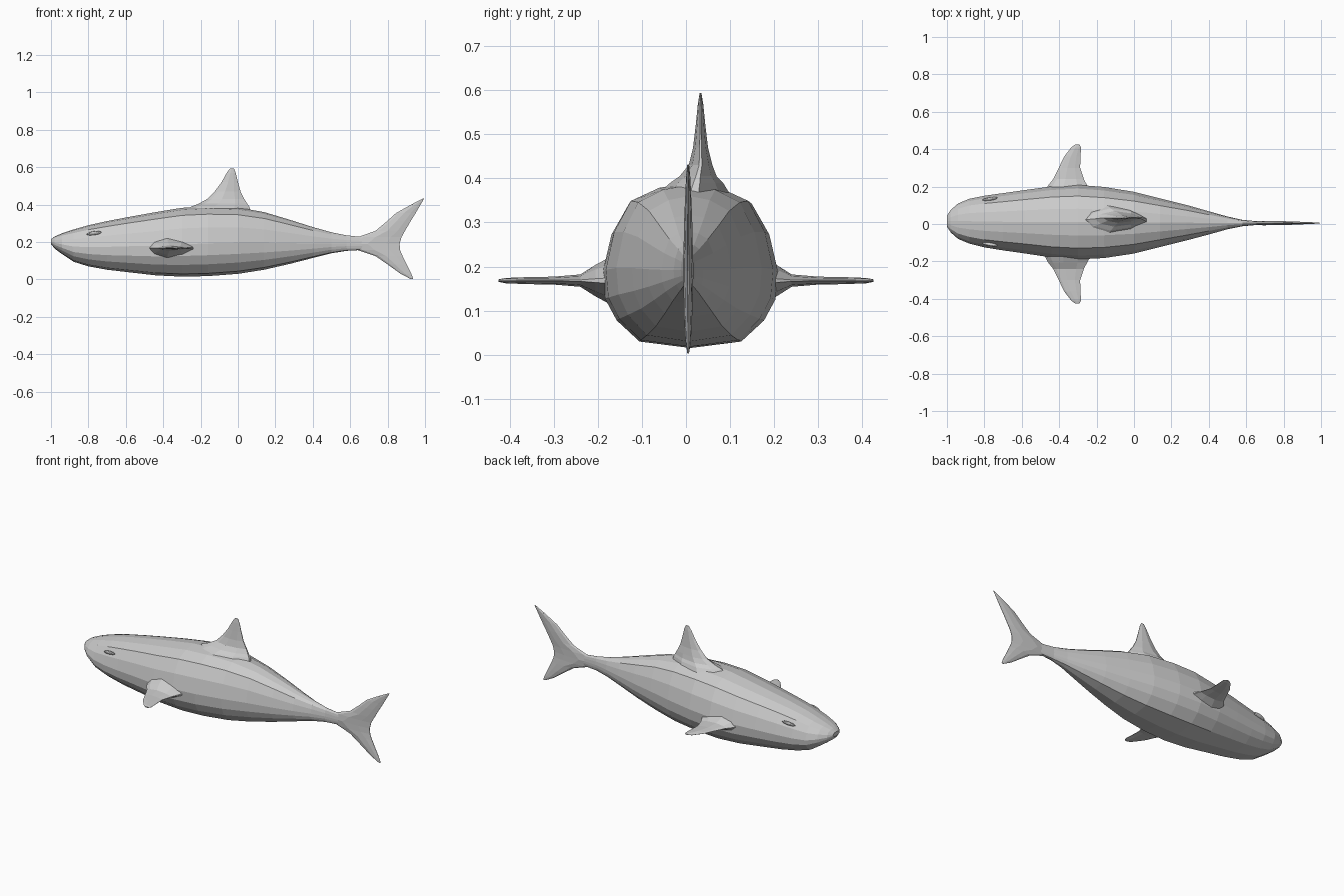
import bpy, bmesh, math


def loft(name, rings):
    """Skin a series of closed rings and cap both ends."""
    bm = bmesh.new()
    vs = [[bm.verts.new(p) for p in r] for r in rings]
    n = len(rings[0])
    for a, b in zip(vs, vs[1:]):
        for i in range(n):
            j = (i + 1) % n
            bm.faces.new((a[i], a[j], b[j], b[i]))
    bm.faces.new(vs[0][::-1])
    bm.faces.new(vs[-1])
    bmesh.ops.recalc_face_normals(bm, faces=bm.faces)
    me = bpy.data.meshes.new(name)
    bm.to_mesh(me)
    bm.free()
    ob = bpy.data.objects.new(name, me)
    bpy.context.collection.objects.link(ob)
    return ob


def blade(front, back, half, place):
    """Lens-shaped fin section; place(x, t) maps chord and thickness to 3D."""
    c = back - front
    pts = [(0, 0), (.12, .6), (.4, 1), (.75, .7), (1, .12)]
    return ([place(front + c * u, half * t) for u, t in pts] +
            [place(front + c * u, -half * t) for u, t in pts[:0:-1]])


# Body: x, bottom z, top z, half width, y centre
stations = [
    (-1.0, .19, .215, .03, .015), (-.98, .165, .23, .06, .015),
    (-.94, .135, .247, .095, .015), (-.88, .095, .267, .12, .015),
    (-.80, .07, .29, .138, .013), (-.70, .052, .312, .153, .012),
    (-.58, .038, .335, .17, .012), (-.44, .022, .36, .19, .011),
    (-.30, .015, .383, .199, .01), (-.16, .018, .39, .19, .008),
    (0, .03, .385, .165, .007), (.14, .052, .36, .13, .007),
    (.28, .084, .318, .095, .007), (.40, .115, .28, .062, .006),
    (.50, .14, .252, .034, .006), (.58, .153, .236, .017, .005),
    (.67, .158, .226, .009, .005)]
# Half cross-section: width fraction, height fraction
half = [(0, 1), (.36, .97), (.70, .89), (.90, .70), (1, .47),
        (.97, .30), (.84, .17), (.58, .04), (0, 0)]
section = half + [(-w, h) for w, h in half[-2:0:-1]]
loft("body", [[(x, yc + w * hw, zb + h * (zt - zb)) for w, h in section]
              for x, zb, zt, hw, yc in stations])

# Tail fin: z, leading x, trailing x, half thickness
tail = [(.003, .922, .937, .002), (.03, .87, .927, .006),
        (.08, .80, .902, .009), (.125, .735, .88, .01),
        (.157, .64, .867, .011), (.19, .58, .864, .012),
        (.226, .64, .874, .011), (.26, .735, .893, .01),
        (.31, .795, .922, .009), (.355, .845, .95, .007),
        (.40, .925, .976, .005), (.432, .988, .995, .002)]
loft("tail_fin", [blade(a, b, t, lambda x, d, z=z: (x, .005 + d, z))
                  for z, a, b, t in tail])

# Dorsal fin with flared root
dorsal = [(.36, -.29, .07, .085), (.39, -.25, .06, .06),
          (.405, -.21, .05, .042), (.43, -.165, .034, .027),
          (.47, -.125, .014, .017), (.52, -.088, 0, .011),
          (.57, -.06, -.012, .006), (.594, -.042, -.022, .002)]
loft("dorsal_fin", [blade(a, b, t, lambda x, d, z=z: (x, .033 * min(1, (z - .28) / .15) + d, z))
                    for z, a, b, t in dorsal])

# Pectoral fins with flared roots: y, leading x, trailing x, half thickness
pectoral = [(.175, -.475, -.235, .052), (.205, -.46, -.25, .036),
            (.24, -.432, -.268, .014), (.30, -.402, -.288, .009),
            (.36, -.374, -.286, .008), (.41, -.335, -.283, .006),
            (.425, -.315, -.292, .003)]
for side, label in ((1, "left"), (-1, "right")):
    loft("pectoral_fin_" + label,
         [blade(a, b, t, lambda x, d, y=y: (x, side * y, .168 + d))
          for y, a, b, t in pectoral])
    # Narrow eye ridge
    bpy.ops.mesh.primitive_uv_sphere_add(
        segments=8, ring_count=6, radius=1,
        location=(-.77, .013 + side * .121, .247),
        rotation=(-side * math.radians(40), math.radians(-8), side * math.radians(9)))
    eye = bpy.context.object
    eye.name = "eye_" + label
    eye.scale = (.042, .009, .012)
